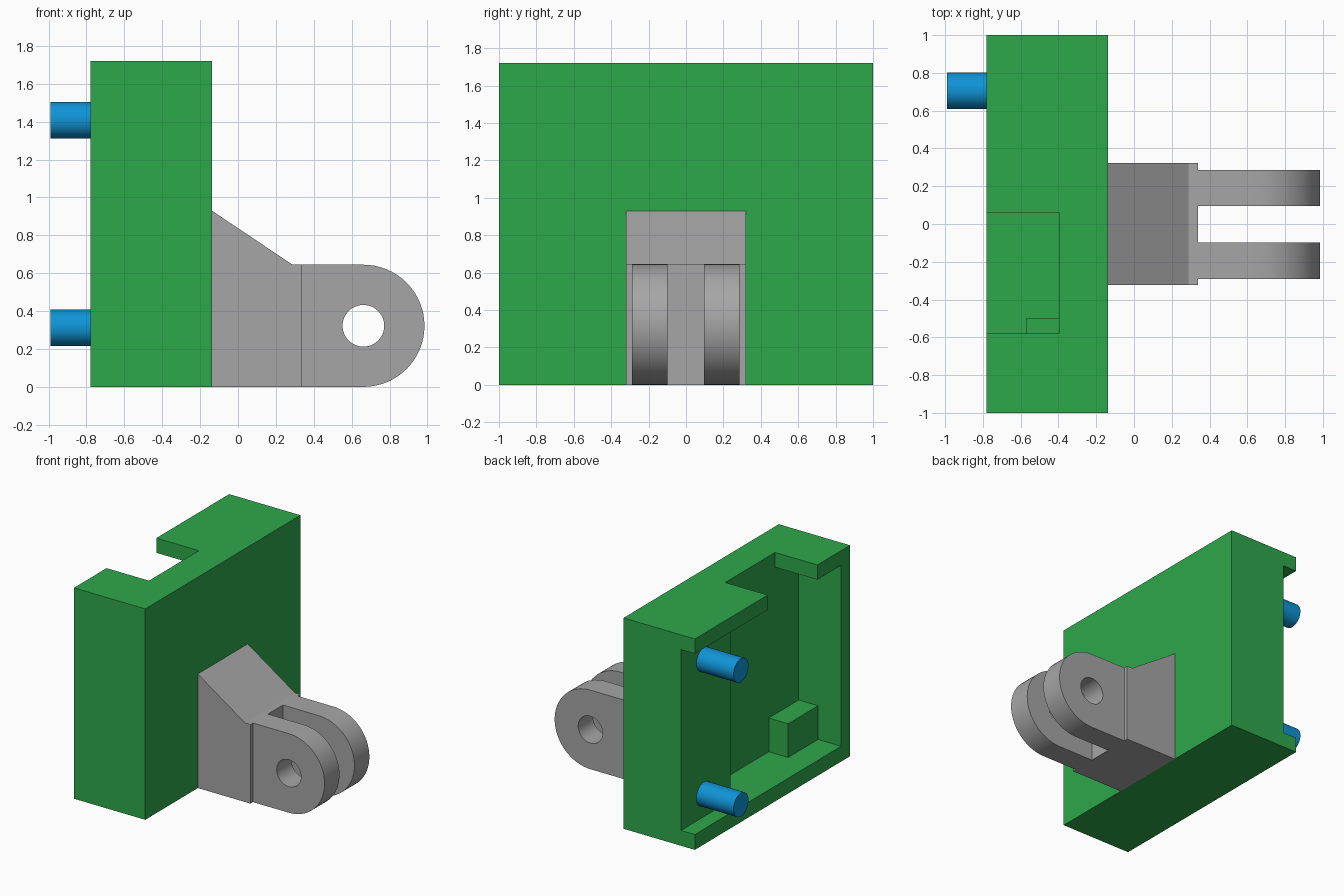
import bpy, bmesh, math
from mathutils import Matrix

if "Cube" in bpy.data.objects:
    bpy.data.objects.remove(bpy.data.objects["Cube"])


def material(name, rgb):
    m = bpy.data.materials.new(name)
    m.diffuse_color = (*rgb, 1)
    m.use_nodes = True
    m.node_tree.nodes["Principled BSDF"].inputs["Base Color"].default_value = m.diffuse_color
    return m


GREEN = material("green", (0.027, 0.392, 0.069))
GREY = material("grey", (0.381, 0.381, 0.381))
BLUE = material("blue", (0.005, 0.296, 0.672))


def finish(name, bm, mat):
    bmesh.ops.recalc_face_normals(bm, faces=bm.faces)
    me = bpy.data.meshes.new(name)
    bm.to_mesh(me)
    bm.free()
    me.materials.append(mat)
    ob = bpy.data.objects.new(name, me)
    bpy.context.collection.objects.link(ob)
    return ob


def box(name, x, y, z, mat):
    bm = bmesh.new()
    bmesh.ops.create_cube(bm, size=1)
    for v in bm.verts:
        v.co = [lo + (c + 0.5) * (hi - lo) for c, (lo, hi) in zip(v.co, (x, y, z))]
    return finish(name, bm, mat)


def extrude_y(name, profile, y0, y1, mat):
    """Extrude an x-z outline from y0 to y1."""
    bm = bmesh.new()
    face = bm.faces.new([bm.verts.new((x, y0, z)) for x, z in profile])
    ext = bmesh.ops.extrude_face_region(bm, geom=[face])
    bmesh.ops.translate(bm, vec=(0, y1 - y0, 0),
                        verts=[g for g in ext["geom"] if isinstance(g, bmesh.types.BMVert)])
    return finish(name, bm, mat)


def cylinder(name, centre, radius, length, axis, mat):
    bm = bmesh.new()
    rot = Matrix.Rotation(math.pi / 2, 4, axis)
    bmesh.ops.create_cone(bm, cap_ends=True, segments=48, radius1=radius, radius2=radius,
                          depth=length, matrix=Matrix.Translation(centre) @ rot)
    return finish(name, bm, mat)


def activate(ob):
    bpy.ops.object.select_all(action='DESELECT')
    ob.select_set(True)
    bpy.context.view_layer.objects.active = ob


def cut(ob, cutter):
    activate(ob)
    mod = ob.modifiers.new("cut", 'BOOLEAN')
    mod.operation = 'DIFFERENCE'
    mod.solver = 'EXACT'
    mod.object = cutter
    bpy.ops.object.modifier_apply(modifier=mod.name)
    bpy.data.objects.remove(cutter)


def smooth(ob):
    activate(ob)
    bpy.ops.object.shade_smooth_by_angle(angle=math.radians(30))


# Housing: open at the back, with a thick side wall and a notch in the top
housing = box("housing", (-0.78, -0.137), (-1, 1), (0, 1.72), GREEN)
cut(housing, box("cavity", (-0.9, -0.397), (-0.885, 0.36), (0.125, 1.6), GREEN))
cut(housing, box("side_recess", (-0.9, -0.655), (0.2, 1.1), (0.125, 1.6), GREEN))
cut(housing, box("top_notch", (-0.9, -0.397), (-0.58, 0.062), (1.5, 1.8), GREEN))

# Small block in the inner bottom corner
box("corner_block", (-0.572, -0.39), (-0.89, -0.5), (0.12, 0.4), GREEN)

# Pegs standing on the thick side wall
for label, z in (("lower", 0.312), ("upper", 1.408)):
    smooth(cylinder(label + "_peg", (-0.82, 0.705, z), 0.096, 0.34, 'Y', BLUE))

# Bracket base with a sloped top
extrude_y("bracket_base", [(-0.137, 0), (0.338, 0), (0.338, 0.645), (0.288, 0.645),
                           (-0.137, 0.93)], -0.322, 0.322, GREY)

# Two rounded lugs with a pin hole
R, CX = 0.3225, 0.662
arc = [(CX + R * math.sin(a), R - R * math.cos(a))
       for a in (math.pi * i / 32 for i in range(33))]
for label, y0, y1 in (("front", -0.29, -0.098), ("back", 0.095, 0.287)):
    lug = extrude_y(label + "_lug", [(0.338, 0)] + arc + [(0.338, 2 * R)], y0, y1, GREY)
    cut(lug, cylinder("pin_hole", (CX, (y0 + y1) / 2, R), 0.11, 0.5, 'X', GREY))
    smooth(lug)
